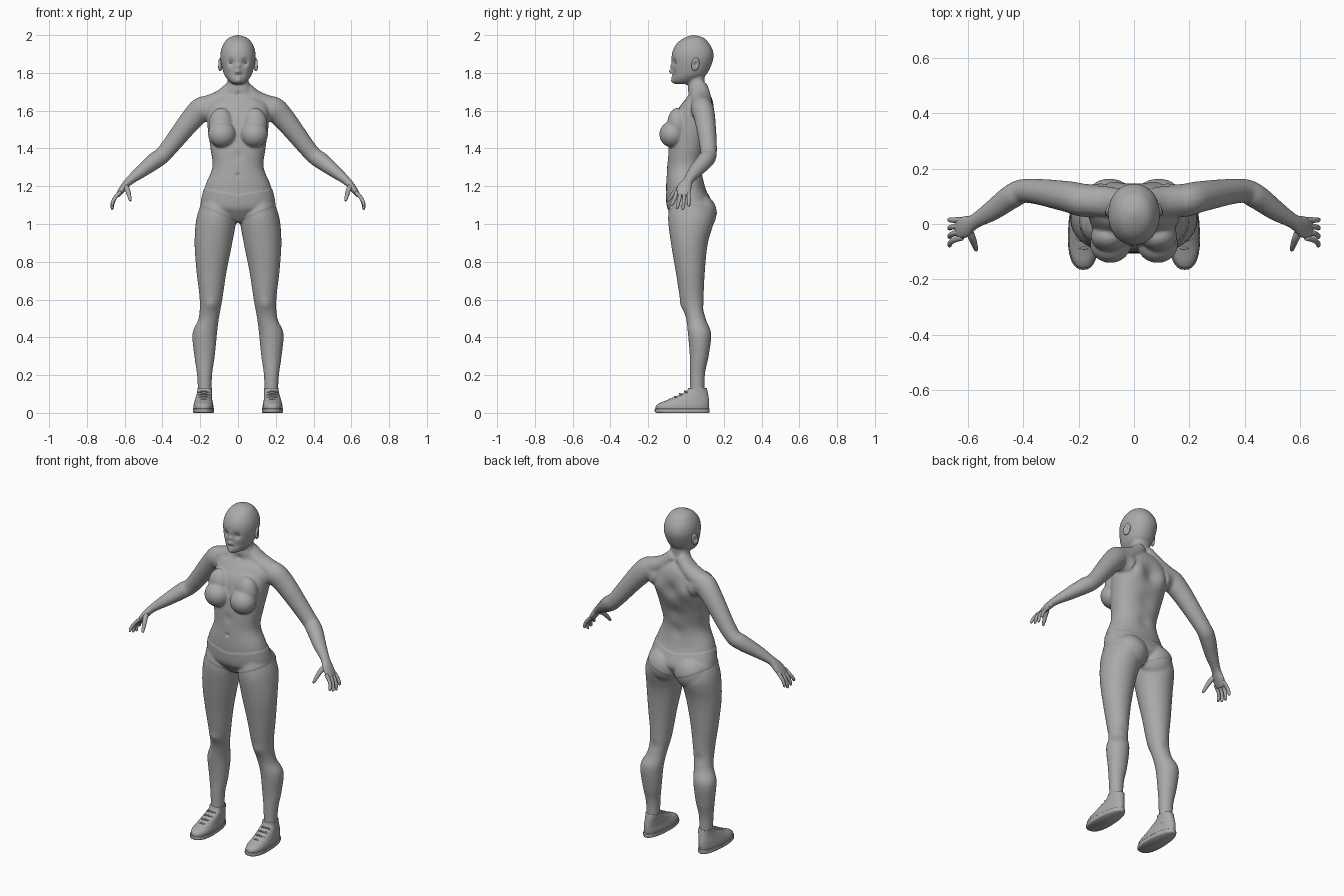
import bpy, bmesh, math
from mathutils import Vector, Matrix

default_cube = bpy.data.objects.get("Cube")
if default_cube:
    bpy.data.objects.remove(default_cube)

colour = (.4, .4, .4, 1)
grey = bpy.data.materials.new("plain grey")
grey.use_nodes = True
grey.diffuse_color = colour
grey.node_tree.nodes["Principled BSDF"].inputs["Base Color"].default_value = colour


def mix(start, end, amount):
    return start + (end - start) * amount


def spline(rows, steps=6):
    """Smooth interpolation through rows of numbers."""
    result = []
    for i, (row, following) in enumerate(zip(rows, rows[1:])):
        before, after = rows[max(i - 1, 0)], rows[min(i + 2, len(rows) - 1)]
        for step in range(steps):
            t = step / steps
            blend = []
            for p, q, r, s in zip(before, row, following, after):
                slope, next_slope = (r - p) / 2, (s - q) / 2
                bend = 3 * (r - q) - 2 * slope - next_slope
                twist = 2 * (q - r) + slope + next_slope
                blend.append(q + t * (slope + t * (bend + t * twist)))
            result.append(blend)
    return result + [rows[-1]]


def skin(bm, rings):
    """Close a tube through the rings."""
    loops = [[bm.verts.new(point) for point in ring] for ring in rings]
    faces = [bm.faces.new(loops[0]), bm.faces.new(loops[-1])]
    for lower, upper in zip(loops, loops[1:]):
        for j in range(len(lower)):
            faces.append(bm.faces.new((lower[j - 1], lower[j], upper[j], upper[j - 1])))
    bmesh.ops.recalc_face_normals(bm, faces=faces)


def circle(count):
    angles = [math.tau * j / count for j in range(count)]
    return [(math.cos(angle), math.sin(angle)) for angle in angles]


def stack(bm, rows, side=1, power=1, taper=0):
    """Level sections: height, middle x, half width, front y, back y."""
    def square(value):
        return math.copysign(abs(value) ** power, value)

    rings = []
    for z, x, width, front, back in spline(rows):
        ring = []
        for c, s in circle(32):
            across, along = square(c), square(s)
            ring.append((side * (x + width * across * (1 - taper * along)),
                         mix(front, back, (along + 1) / 2), z))
        rings.append(ring)
    skin(bm, rings)


def limb(bm, rows, side=1, count=16):
    """Sections across a path: x, y, z, thickness, breadth."""
    points = spline(rows)
    rings = []
    for i, (x, y, z, thickness, breadth) in enumerate(points):
        ahead, behind = points[min(i + 1, len(points) - 1)], points[max(i - 1, 0)]
        along = (Vector(ahead[:3]) - Vector(behind[:3])).normalized()
        wide = Vector((0, 1, 0))
        wide = (wide - along * wide.dot(along)).normalized()
        thin = wide.cross(along)
        ring = [Vector((x, y, z)) + thin * thickness * c + wide * breadth * s
                for c, s in circle(count)]
        rings.append([(side * point.x, point.y, point.z) for point in ring])
    skin(bm, rings)


def ball(bm, place, size, side=1):
    x, y, z = place
    matrix = Matrix.Translation((side * x, y, z)) @ Matrix.Diagonal((*size, 1))
    bmesh.ops.create_uvsphere(bm, u_segments=32, v_segments=20, radius=1, matrix=matrix)


def sculpt(bm, features):
    """Push the skin softly back (or forward, if negative), alike on both sides."""
    spots = [(Vector((x, y, z)), reach, depth) for x, y, z, reach, depth in features.values()]
    for vert in bm.verts:
        place = Vector((abs(vert.co.x), vert.co.y, vert.co.z))
        for centre, reach, depth in spots:
            distance = (place - centre).length / reach
            if distance < 2.5:
                vert.co.y += depth * math.exp(-distance ** 2)


def finish(name, bm):
    mesh = bpy.data.meshes.new(name)
    bm.to_mesh(mesh)
    bm.free()
    mesh.materials.append(grey)
    for face in mesh.polygons:
        face.use_smooth = True
    part = bpy.data.objects.new(name, mesh)
    bpy.context.collection.objects.link(part)
    return part


# Torso and neck
bm = bmesh.new()
stack(bm, [(1.01, 0, .05, -.04, .09), (1.06, 0, .16, -.08, .13), (1.1, 0, .195, -.1, .14),
           (1.2, 0, .175, -.105, .1), (1.3, 0, .136, -.1, .09), (1.4, 0, .146, -.095, .11),
           (1.5, 0, .16, -.08, .14), (1.58, 0, .165, -.06, .15), (1.64, 0, .155, -.02, .145),
           (1.68, 0, .1, .01, .13), (1.72, 0, .065, .01, .1), (1.8, 0, .05, .02, .1)], power=.9)
# Head
stack(bm, [(1.74, 0, .02, -.055, .02), (1.75, 0, .04, -.07, .05), (1.77, 0, .06, -.073, .08),
           (1.8, 0, .077, -.07, .115), (1.87, 0, .093, -.077, .144), (1.92, 0, .09, -.07, .142),
           (1.96, 0, .073, -.045, .12), (1.985, 0, .05, -.01, .095), (2, 0, .01, .03, .05)], power=.95)
for side in (1, -1):
    # Legs
    stack(bm, [(1.12, .11, .08, -.08, .12), (1.03, .115, .105, -.095, .15), (.9, .13, .1, -.08, .116),
               (.75, .14, .08, -.055, .1), (.6, .143, .06, -.03, .094), (.5, .155, .054, 0, .104),
               (.42, .176, .065, .01, .133), (.3, .177, .054, .02, .12), (.2, .177, .04, .02, .1),
               (.07, .175, .035, .02, .1)], side)
    # Buttocks, bust and neck slopes
    ball(bm, (.09, .075, 1.055), (.098, .086, .098), side)
    ball(bm, (.085, -.072, 1.475), (.074, .069, .07), side)
    ball(bm, (.09, -.045, 1.525), (.066, .055, .09), side)
    limb(bm, [(.02, .07, 1.73, .04, .045), (.09, .08, 1.665, .045, .055), (.18, .085, 1.62, .055, .055)], side)
    # Arm and palm
    limb(bm, [(.11, .085, 1.59, .07, .055), (.18, .085, 1.61, .068, .06), (.245, .1, 1.555, .06, .056),
              (.385, .12, 1.38, .045, .044), (.44, .1, 1.335, .045, .045), (.51, .05, 1.28, .035, .038),
              (.575, .01, 1.228, .023, .028), (.61, -.01, 1.187, .019, .041), (.64, -.02, 1.147, .012, .036)], side)
draft = finish("draft", bm)

# Fuse the parts into one skin
fuse = draft.modifiers.new("fuse", "REMESH")
fuse.mode = "VOXEL"
fuse.voxel_size = .0055
soften = draft.modifiers.new("soften", "SMOOTH")
soften.factor, soften.iterations = .5, 12
fused = draft.evaluated_get(bpy.context.evaluated_depsgraph_get())
bm = bmesh.new()
bm.from_mesh(fused.to_mesh())
bpy.data.objects.remove(draft)

# Face
sculpt(bm, {
    "eye socket": (.036, -.066, 1.856, .018, .013),
    "nose bridge": (0, -.07, 1.835, .012, -.011),
    "nose tip": (0, -.073, 1.808, .0125, -.022),
    "nostril": (.013, -.07, 1.8, .008, -.007),
    "upper lip": (.008, -.073, 1.776, .009, -.005),
    "lower lip": (.006, -.072, 1.76, .009, -.006),
    "cheek": (.05, -.05, 1.825, .022, -.004),
    "chin": (0, -.065, 1.747, .014, -.005),
})
# Muscle and bone forms
sculpt(bm, {
    "navel": (0, -.1, 1.26, .009, .009),
    "upper belly": (0, -.1, 1.36, .03, .005),
    "collar bone": (.09, 0, 1.665, .03, -.005),
    "throat hollow": (0, .01, 1.685, .014, .006),
    "upper spine": (0, .14, 1.55, .05, -.015),
    "lower spine": (0, .1, 1.4, .05, -.01),
    "loin": (0, .09, 1.28, .04, -.008),
    "shoulder blade": (.09, .14, 1.55, .055, .016),
    "kneecap": (.143, -.02, .575, .03, -.007),
    "knee hollow": (.15, .095, .55, .03, -.005),
})
# Briefs: a raised band between the waist and leg lines
bm.normal_update()
for vert in bm.verts:
    reach = abs(vert.co.x)
    if reach < .26 and 1.015 + .43 * reach < vert.co.z < 1.155 + .16 * reach:
        vert.co += vert.normal * .003
finish("body", bm)

for side, tag in ((1, "left"), (-1, "right")):
    # Fingers fan out from the palm
    fingers = {"index": 1.1, "middle": 1.085, "ring": 1.08, "little": 1.097}
    for i, (finger, low) in enumerate(fingers.items()):
        root, tip = -.049 + .021 * i, -.078 + .031 * i
        bm = bmesh.new()
        limb(bm, [(.622, root, 1.17, .01, .011), (.65, mix(root, tip, .3), 1.14, .01, .01),
                  (.664, mix(root, tip, .7), mix(low, 1.13, .5), .009, .009),
                  (.666, tip, low, .007, .007), (.666, tip, low - .005, .002, .002)], side)
        finish(f"{tag}_{finger}_finger", bm)
    bm = bmesh.new()
    limb(bm, [(.595, -.025, 1.2, .014, .014), (.583, -.055, 1.175, .013, .013),
              (.571, -.09, 1.13, .008, .008), (.57, -.097, 1.122, .002, .002)], side)
    finish(f"{tag}_thumb", bm)

    # Eye
    bm = bmesh.new()
    ball(bm, (.036, -.045, 1.856), (.015, .014, .009), side)
    finish(f"{tag}_eye", bm)

    # Ear, hollowed on its outer face
    bm = bmesh.new()
    ball(bm, (0, 0, 0), (.012, .021, .036))
    for vert in bm.verts:
        if vert.co.x * side > 0:
            hollow = math.exp(-(vert.co.yz.length / .014) ** 2)
            vert.co.x *= 1 - hollow
    bm.transform(Matrix.Translation((side * .093, .05, 1.845)) @ Matrix.Rotation(side * .35, 4, "Z")
                 @ Matrix.Rotation(-.2, 4, "X"))
    finish(f"{tag}_ear", bm)

    # Shoe, sole and crossed laces
    bm = bmesh.new()
    stack(bm, [(.01, .183, .05, -.158, .118), (.035, .183, .052, -.16, .122), (.052, .183, .049, -.14, .123),
               (.07, .182, .045, -.095, .122), (.11, .177, .039, -.005, .115), (.132, .176, .039, .012, .11)],
          side, power=.88, taper=.13)
    finish(f"{tag}_shoe", bm)
    bm = bmesh.new()
    stack(bm, [(0, .183, .052, -.155, .122), (.006, .183, .055, -.165, .125), (.022, .183, .054, -.165, .125)],
          side, power=.85, taper=.13)
    finish(f"{tag}_sole", bm)
    bm = bmesh.new()
    for i in range(4):
        y, z = -.088 + .027 * i, .073 + .014 * i
        for lean in (.008, -.008):
            path = [(-.03, y + .02 + lean, z - .008), (0, y, z), (.03, y + .02 - lean, z - .008)]
            limb(bm, [(.181 + across, along, up, .004, .004) for across, along, up in path], side, count=8)
    finish(f"{tag}_laces", bm)
